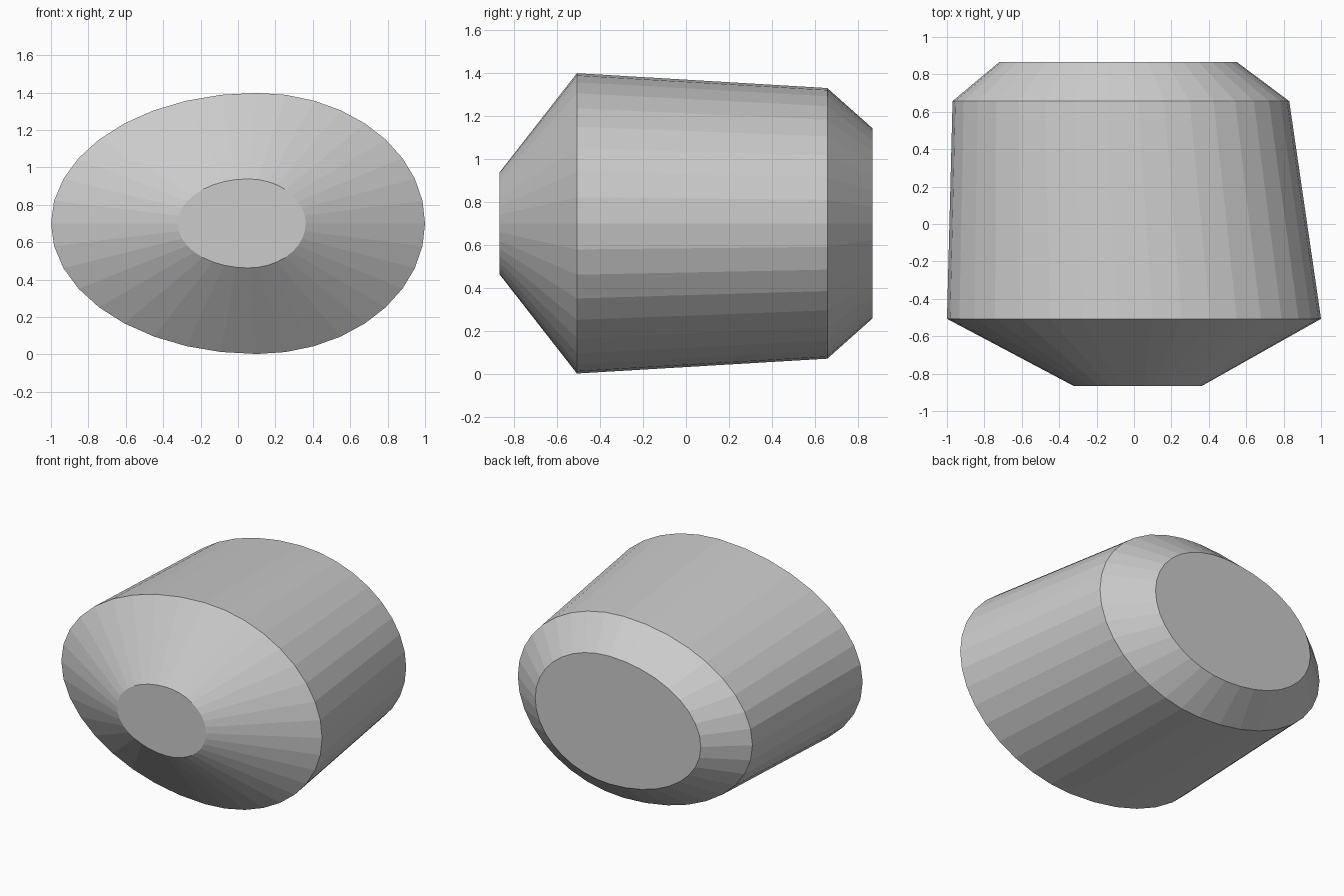
import bpy, bmesh, math

if "Cube" in bpy.data.objects:
    bpy.data.objects.remove(bpy.data.objects["Cube"])

SIDES = 36
SKEW = 0.1    # crown of the oval sits slightly to the right
MID_Z = 0.7

# Stations along y: (y, centre x, half width, half height)
STATIONS = [
    (-0.866, 0.02, 0.342, 0.238),
    (-0.507, 0.00, 1.000, 0.698),
    (0.657, -0.07, 0.900, 0.629),
    (0.866, -0.085, 0.635, 0.443),
]


def oval(bm, y, cx, half_w, half_h):
    ring = []
    for i in range(SIDES):
        a = 2 * math.pi * i / SIDES
        c = math.cos(a)
        u = SKEW + c * (1 - SKEW if c > 0 else 1 + SKEW)
        ring.append(bm.verts.new((cx + half_w * u, y, MID_Z + half_h * math.sin(a))))
    return ring


# Faceted barrel body lofted through the ovals, with flat end caps
bm = bmesh.new()
rings = [oval(bm, *s) for s in STATIONS]
for r0, r1 in zip(rings, rings[1:]):
    for i in range(SIDES):
        j = (i + 1) % SIDES
        bm.faces.new((r0[i], r0[j], r1[j], r1[i]))
bm.faces.new(rings[0])
bm.faces.new(rings[-1])
bmesh.ops.recalc_face_normals(bm, faces=bm.faces)
mesh = bpy.data.meshes.new("tapered_body")
bm.to_mesh(mesh)
bm.free()
body = bpy.data.objects.new("tapered_body", mesh)
bpy.context.collection.objects.link(body)
